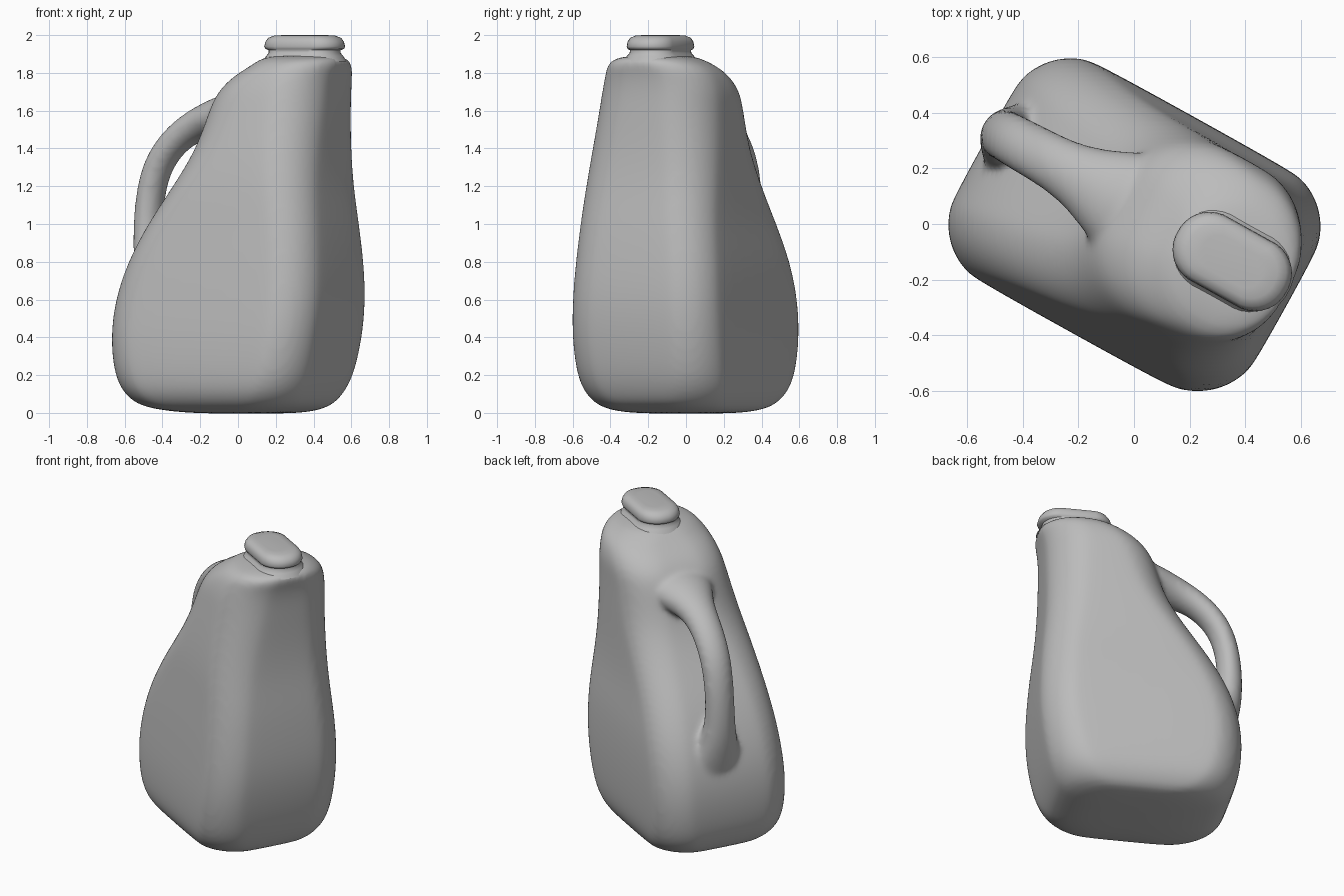
import bpy, bmesh, math
from mathutils import Vector

if "Cube" in bpy.data.objects:
    bpy.data.objects.remove(bpy.data.objects["Cube"])

# The jug is turned about the vertical axis: u is its long direction, v its short one
TURN = math.radians(-29)
C, S = math.cos(TURN), -math.sin(TURN)
U = Vector((C, -S, 0))
V = Vector((S, C, 0))
UP = Vector((0, 0, 1))

grey = bpy.data.materials.new("plain grey plastic")
grey.use_nodes = True
grey.diffuse_color = (0.5, 0.5, 0.5, 1)
grey.node_tree.nodes["Principled BSDF"].inputs["Base Color"].default_value = grey.diffuse_color


def rounded_ring(centre, flat_u, flat_v, radius, steps=8):
    """Rounded rectangle lying flat, given half lengths of its straight sides."""
    points = []
    for corner, (su, sv) in enumerate([(1, 1), (-1, 1), (-1, -1), (1, -1)]):
        for i in range(steps):
            angle = math.pi / 2 * (corner + (i + 0.5) / steps)
            points.append(centre
                          + U * (su * flat_u + radius * math.cos(angle))
                          + V * (sv * flat_v + radius * math.sin(angle)))
    return points


def section(z, left, right, front, back, radius):
    """Turned rounded rectangle that fits the given upright bounds."""
    hx, hy = (right - left) / 2 - radius, (back - front) / 2 - radius
    det = C * C - S * S
    flat_u = max((hx * C - hy * S) / det, 0.01)
    flat_v = max((hy * C - hx * S) / det, 0.01)
    centre = Vector(((left + right) / 2, (front + back) / 2, z))
    return rounded_ring(centre, flat_u, flat_v, radius)


def loft(bm, rings):
    """Skin a stack of rings and close both ends."""
    rows = [[bm.verts.new(p) for p in ring] for ring in rings]
    n = len(rows[0])
    for low, high in zip(rows, rows[1:]):
        for i in range(n):
            j = (i + 1) % n
            bm.faces.new((low[i], low[j], high[j], high[i]))
    bm.faces.new(rows[0][::-1])
    bm.faces.new(rows[-1])


def finish(bm, name):
    bmesh.ops.recalc_face_normals(bm, faces=bm.faces)
    for face in bm.faces:
        face.smooth = True
    mesh = bpy.data.meshes.new(name)
    bm.to_mesh(mesh)
    bm.free()
    mesh.materials.append(grey)
    obj = bpy.data.objects.new(name, mesh)
    bpy.context.collection.objects.link(obj)
    return obj


# Body: height, left, right, front, back, corner radius
body_rows = [
    (-.005, -.2, .3, -.25, .25, .15),
    (.012, -.4, .42, -.39, .39, .23),
    (.04, -.53, .5, -.47, .47, .26),
    (.1, -.605, .56, -.535, .535, .26),
    (.2, -.657, .615, -.58, .58, .25),
    (.4, -.677, .66, -.605, .602, .24),
    (.6, -.652, .677, -.602, .593, .24),
    (.8, -.585, .667, -.585, .553, .24),
    (1, -.48, .642, -.56, .48, .24),
    (1.2, -.345, .613, -.53, .4, .25),
    (1.4, -.22, .6, -.495, .335, .26),
    (1.6, -.155, .598, -.46, .305, .27),
    (1.7, -.11, .602, -.445, .288, .27),
    (1.78, -.03, .604, -.43, .235, .26),
    (1.83, .06, .603, -.418, .17, .24),
    (1.867, .11, .588, -.397, .1, .22),
    (1.887, .16, .55, -.33, .04, .17),
    (1.892, .25, .45, -.22, -.05, .08),
]
bm = bmesh.new()
loft(bm, [section(*row) for row in body_rows])

# Handle: distance along u, height, half thickness, half width, flared at both roots
handle_path = [
    (.06, 1.57, .14, .24),
    (-.08, 1.575, .125, .2),
    (-.2, 1.55, .1, .14),
    (-.3, 1.515, .087, .108),
    (-.41, 1.445, .08, .1),
    (-.515, 1.32, .077, .097),
    (-.563, 1.15, .075, .093),
    (-.575, .97, .077, .093),
    (-.56, .82, .088, .11),
    (-.52, .68, .1, .16),
    (-.46, .52, .12, .2),
]
spots = [U * u + V * .053 + UP * z for u, z, _, _ in handle_path]
rings = []
for k, (_, _, thick, wide) in enumerate(handle_path):
    along = (spots[min(k + 1, len(spots) - 1)] - spots[max(k - 1, 0)]).normalized()
    out = along.cross(V)
    angles = [math.tau * i / 16 for i in range(16)]
    rings.append([spots[k] + out * thick * math.cos(a) + V * wide * math.sin(a)
                  for a in angles])
loft(bm, rings)
body = finish(bm, "jug_body_with_handle")

# Melt the handle into the body
body.modifiers.new("round", "SUBSURF").levels = 2
body.modifiers["round"].render_levels = 2
remesh = body.modifiers.new("merge", "REMESH")
remesh.mode = "VOXEL"
remesh.voxel_size = 0.016
remesh.use_smooth_shade = True
soften = body.modifiers.new("soften", "SMOOTH")
soften.factor = 0.5
soften.iterations = 12

# Neck and oval cap: height, half length, half width
cap_rows = [
    (1.86, .23, .155), (1.89, .21, .138), (1.905, .198, .122), (1.92, .198, .12),
    (1.927, .217, .125), (1.94, .224, .128), (1.965, .217, .125),
    (1.985, .202, .115), (1.997, .17, .09), (2, .12, .06),
]
bm = bmesh.new()
loft(bm, [rounded_ring(Vector((.353, -.135, z)), a - b, .005, b)
          for z, a, b in cap_rows])
cap = finish(bm, "oval_cap")
bpy.context.view_layer.objects.active = cap
cap.select_set(True)
bpy.ops.object.shade_smooth_by_angle(angle=math.radians(50))
